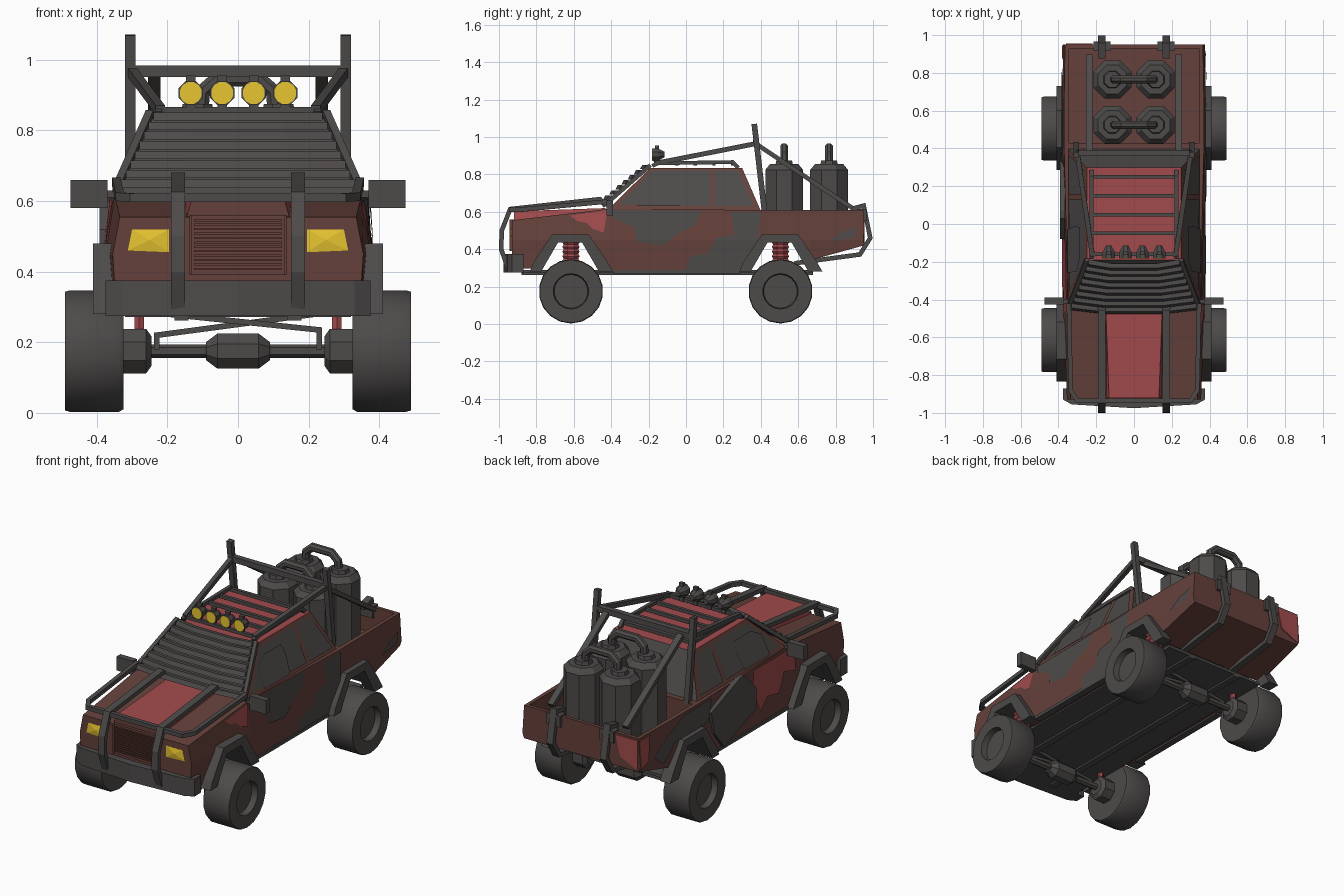
import bpy, bmesh, math
from mathutils import Vector

cube = bpy.data.objects.get("Cube")
if cube:
    bpy.data.objects.remove(cube, do_unlink=True)


def material(name, rgb):
    m = bpy.data.materials.new(name)
    m.use_nodes = True
    m.diffuse_color = (*rgb, 1)
    m.node_tree.nodes["Principled BSDF"].inputs["Base Color"].default_value = (*rgb, 1)
    return m


BROWN = material("rust_brown", (0.13, 0.053, 0.043))
GREY = material("dark_grey", (0.075, 0.07, 0.068))
RED = material("faded_red", (0.36, 0.07, 0.073))
YELLOW = material("lamp_yellow", (0.80, 0.56, 0.03))
SIDES = ((1, "left"), (-1, "right"))


def from_bmesh(name, bm, *mats):
    bmesh.ops.recalc_face_normals(bm, faces=bm.faces)
    me = bpy.data.meshes.new(name)
    bm.to_mesh(me)
    bm.free()
    for m in mats:
        me.materials.append(m)
    ob = bpy.data.objects.new(name, me)
    bpy.context.collection.objects.link(ob)
    return ob


def activate(ob):
    bpy.ops.object.select_all(action='DESELECT')
    ob.select_set(True)
    bpy.context.view_layer.objects.active = ob


def loft(name, rings, *mats):
    """Skin equal-length point rings and cap both ends."""
    bm = bmesh.new()
    vs = [[bm.verts.new(p) for p in ring] for ring in rings]
    n = len(vs[0])
    for a, b in zip(vs, vs[1:]):
        for i in range(n):
            bm.faces.new((a[i], a[(i + 1) % n], b[(i + 1) % n], b[i]))
    bm.faces.new(vs[0])
    bm.faces.new(vs[-1])
    return from_bmesh(name, bm, *mats)


def place(axis, d, a, b):
    return {"X": (d, a, b), "Y": (a, d, b), "Z": (a, b, d)}[axis]


def prism(name, pts, axis, d0, d1, mat):
    return loft(name, [[place(axis, d, a, b) for a, b in pts] for d in (d0, d1)], mat)


def box(name, x, y, z, mat):
    return prism(name, [(x[0], y[0]), (x[1], y[0]), (x[1], y[1]), (x[0], y[1])], "Z", *z, mat)


def lathe(name, profile, axis, centre, mat, n=8, smooth=False):
    c = Vector(centre)
    ang = [math.tau * (i + 0.5) / n for i in range(n)]
    ob = loft(name, [[c + Vector(place(axis, d, r * math.cos(t), r * math.sin(t))) for t in ang]
                     for d, r in profile], mat)
    if smooth:
        activate(ob)
        bpy.ops.object.shade_smooth_by_angle(angle=math.radians(30))
    return ob


def bar(name, pts, half_depth, half_width=None, sides=4):
    """Mitred bar along a path; width runs along the axis in which the path varies least."""
    pts = [Vector(p) for p in pts]
    extent = [max(p[k] for p in pts) - min(p[k] for p in pts) for k in range(3)]
    ref = Vector([float(k == extent.index(min(extent))) for k in range(3)])
    steps = [(b - a).normalized() for a, b in zip(pts, pts[1:])]
    rings = []
    for p, d0, d1 in zip(pts, steps[:1] + steps, steps + steps[-1:]):
        t = (d0 + d1).normalized()
        across = ref.cross(t).normalized() * half_depth / t.dot(d1)
        ang = [math.tau * (i + 0.5) / sides for i in range(sides)]
        k = 1 / math.cos(math.pi / sides)
        rings.append([p + k * (ref * (half_width or half_depth) * math.cos(a) + across * math.sin(a)) for a in ang])
    return loft(name, rings, GREY)


# Body shell: stations of y, bottom z, bottom / middle half width, top z, top half width
MID = 0.45
ST = [(-0.93, 0.30, 0.345, 0.355, 0.555, 0.335), (-0.42, 0.28, 0.37, 0.375, 0.615, 0.35),
      (0.40, 0.28, 0.37, 0.38, 0.61, 0.37), (0.66, 0.34, 0.37, 0.38, 0.61, 0.37),
      (0.95, 0.42, 0.365, 0.375, 0.61, 0.365)]
body = loft("body", [[(-wt, y, zt), (-wm, y, MID), (-wb, y, zb), (wb, y, zb), (wm, y, MID), (wt, y, zt)]
                     for y, zb, wb, wm, zt, wt in ST], BROWN, GREY)


def carve(cutter):
    cutter.hide_render = True
    mod = body.modifiers.new("cut", 'BOOLEAN')
    mod.operation, mod.solver, mod.object = 'DIFFERENCE', 'EXACT', cutter
    mod.material_mode = 'TRANSFER'
    activate(body)
    bpy.ops.object.modifier_apply(modifier=mod.name)
    bpy.data.objects.remove(cutter, do_unlink=True)


carve(box("bed_cutter", (-0.345, 0.345), (0.43, 0.93), (0.46, 0.8), BROWN))
AXLES = ((-0.615, "front"), (0.505, "rear"))
for y, end in AXLES:
    arch = [(y - 0.16, 0.2), (y - 0.16, 0.28), (y - 0.07, 0.435), (y + 0.06, 0.435), (y + 0.15, 0.28), (y + 0.15, 0.2)]
    carve(prism("arch_cutter", arch, "X", -0.6, 0.6, GREY))
box("floor", (-0.32, 0.32), (-0.88, 0.68), (0.272, 0.288), GREY)


# Painted patches and windows laid on the sloping sides
def body_x(y, z):
    for a, b in zip(ST, ST[1:]):
        if y <= b[0] + 1e-6:
            break
    t = (y - a[0]) / (b[0] - a[0])
    zb, wb, wm, zt, wt = (p + (q - p) * t for p, q in zip(a[1:], b[1:]))
    return wm + (wt - wm) * (z - MID) / (zt - MID) if z > MID else wm + (wb - wm) * (MID - z) / (MID - zb)


def cab_x(y, z):
    return 0.35 - 0.1 * (z - 0.61) / 0.225


def patch(name, pts, s, mat, surface=body_x, lift=0.005):
    bm = bmesh.new()
    bm.faces.new([bm.verts.new((0, y, z)) for y, z in pts])
    if surface is body_x:
        for co, no in [((0, 0, MID), (0, 0, 1))] + [((0, st[0], 0), (0, 1, 0)) for st in ST[1:4]]:
            bmesh.ops.bisect_plane(bm, geom=bm.verts[:] + bm.edges[:] + bm.faces[:], plane_co=co, plane_no=no)
    for v in bm.verts:
        v.co.x = s * (surface(v.co.y, v.co.z) + lift)
    ob = from_bmesh(name, bm, mat)
    if (ob.data.polygons[0].normal.x > 0) != (s > 0):
        ob.data.flip_normals()
    return ob


patch("left_fender_patch", [(-0.62, 0.58), (-0.58, 0.55), (-0.53, 0.54), (-0.50, 0.51), (-0.44, 0.49), (-0.42, 0.61)], 1, RED)
patch("left_door_patch", [(-0.40, 0.61), (-0.38, 0.56), (-0.28, 0.52), (-0.26, 0.44), (-0.12, 0.42), (-0.05, 0.48),
                          (0.05, 0.53), (0.08, 0.605)], 1, GREY)
patch("left_sill_patch", [(0.0, 0.29), (0.33, 0.29), (0.38, 0.42), (0.40, 0.60), (0.24, 0.60), (0.26, 0.48),
                          (0.16, 0.46), (0.12, 0.38), (0.02, 0.36)], 1, GREY)
patch("left_bed_patch", [(0.76, 0.44), (0.90, 0.46), (0.92, 0.52), (0.83, 0.49)], 1, GREY)
patch("right_fender_patch", [(-0.48, 0.60), (-0.46, 0.47), (-0.36, 0.50), (-0.30, 0.40), (-0.2, 0.42), (-0.14, 0.36),
                             (-0.06, 0.5), (-0.1, 0.605)], -1, RED)
patch("right_bed_patch", [(0.30, 0.60), (0.34, 0.48), (0.65, 0.48), (0.74, 0.39), (0.84, 0.46), (0.70, 0.54), (0.55, 0.60)], -1, GREY)
patch("right_corner_patch", [(0.86, 0.60), (0.88, 0.46), (0.945, 0.43), (0.945, 0.60)], -1, RED)
prism("tailgate_patch", [(-0.36, 0.43), (-0.36, 0.60), (-0.22, 0.60), (-0.25, 0.48)], "Y", 0.945, 0.955, RED)

# Raised hood centre with a brown nose
hood = loft("hood_bulge", [[(-w, y, z), (w, y, z), (u, y, top), (-u, y, top)]
                           for y, w, u, z, top in ((-0.92, 0.15, 0.132, 0.54, 0.603), (-0.43, 0.152, 0.15, 0.6, 0.62))], RED, BROWN)
for f in hood.data.polygons:
    f.material_index = int(f.normal.y < -0.9)

# Cab with red roof and grey front and rear glass
cab = loft("cab", [[(-0.35, -0.42, 0.61), (0.35, -0.42, 0.61), (0.35, 0.40, 0.605), (-0.35, 0.40, 0.605)],
                   [(-0.25, -0.19, 0.835), (0.25, -0.19, 0.835), (0.25, 0.30, 0.835), (-0.25, 0.30, 0.835)]],
           BROWN, GREY, RED)
for f in cab.data.polygons:
    f.material_index = 2 if f.normal.z > 0.9 else 1 if abs(f.normal.y) > 0.5 else 0
for s, side in SIDES:
    patch(side + "_front_window", [(-0.36, 0.64), (-0.18, 0.82), (0.13, 0.82), (0.13, 0.63)], s, GREY, cab_x)
    patch(side + "_rear_window", [(0.155, 0.63), (0.155, 0.82), (0.28, 0.82), (0.365, 0.63)], s, GREY, cab_x)
    patch(side + "_window_guard", [(-0.26, 0.63), (-0.25, 0.74), (-0.18, 0.78), (-0.02, 0.78), (-0.01, 0.72), (-0.03, 0.63)],
          s, GREY, cab_x, 0.012)
    bar(side + "_windscreen_pillar", [(s * 0.345, -0.435, 0.635), (s * 0.25, -0.19, 0.85)], 0.011)
    box(side + "_mirror", sorted((s * 0.37, s * 0.475)), (-0.425, -0.39), (0.58, 0.66), GREY)
    bar(side + "_mirror_arm", [(s * 0.33, -0.41, 0.62), (s * 0.40, -0.41, 0.62)], 0.01)
prism("door_armour", [(0.33, 0.53), (0.30, 0.40), (0.21, 0.29), (-0.08, 0.40), (-0.08, 0.52), (0.03, 0.63), (0.07, 0.63)],
      "X", -0.392, -0.365, GREY)

# Windscreen slats
for i in range(8):
    t = i / 7
    w, y, z = 0.33 - 0.09 * t, -0.43 + 0.23 * t, 0.638 + 0.19 * t
    loft(f"windscreen_slat_{i}", [[(x, y - b, z), (x, y - b - 0.026, z), (x, y - b - 0.014, z + 0.023), (x, y - b + 0.012, z + 0.02)]
                                  for x, b in ((-w, 0), (-w / 2, 0.02), (w / 2, 0.02), (w, 0))], GREY)

# Wheels, flares, hubs and springs
TYRE = [(0.325, 0.06), (0.325, 0.165), (0.337, 0.172), (0.476, 0.172), (0.49, 0.168), (0.49, 0.095), (0.455, 0.09), (0.455, 0.02)]
for y, end in AXLES:
    flare = [(-0.22, 0.28), (-0.20, 0.33), (-0.10, 0.48), (0.095, 0.48), (0.19, 0.34), (0.225, 0.28),
             (0.15, 0.28), (0.06, 0.435), (-0.07, 0.435), (-0.16, 0.28)]
    for s, side in SIDES:
        tag = f"{end}_{side}_"
        lathe(tag + "wheel", [(s * d, r) for d, r in TYRE], "X", (0, y, 0.175), GREY, 18, True)
        prism(tag + "flare", [(y + a, b) for a, b in flare], "X", s * 0.345, s * 0.41, GREY)
        lathe(tag + "hub", [(s * d, r) for d, r in ((0.245, 0.045), (0.26, 0.068), (0.33, 0.068))], "X", (0, y, 0.175), GREY)
        lathe(tag + "damper", [(0.18, 0.016), (0.31, 0.016)], "Z", (s * 0.28, y, 0), RED, 6)
        lathe(tag + "spring", [(0.30 + 0.0125 * k, 0.05 if k % 2 else 0.042) for k in range(12)], "Z", (s * 0.28, y, 0), RED)
    lathe(end + "_axle", [(-0.25, 0.019), (0.25, 0.019)], "X", (0, y, 0.175), GREY, 6)
    lathe(end + "_differential", [(-0.09, 0.028), (-0.058, 0.054), (0.058, 0.054), (0.09, 0.028)], "X", (0, y, 0.175), GREY)
    bar(end + "_track_bar", [(-0.23, y - 0.03, 0.18), (-0.23, y - 0.03, 0.22), (0.22, y - 0.03, 0.28)], 0.008)
    bar(end + "_steering_bar", [(0.23, y - 0.06, 0.18), (0.23, y - 0.06, 0.235), (-0.20, y - 0.06, 0.28)], 0.008)
for s, side in SIDES:
    box(side + "_frame_rail", sorted((s * 0.14, s * 0.18)), (-0.88, 0.68), (0.262, 0.28), GREY)
    box(side + "_sill", sorted((s * 0.34, s * 0.378)), (-0.39, 0.29), (0.27, 0.288), GREY)

# Front bumper, grille and headlights
prism("front_bumper", [(-0.375, -0.87), (-0.375, -0.93), (-0.33, -0.955), (0, -0.975), (0.33, -0.955), (0.375, -0.93),
                       (0.375, -0.87)], "Z", 0.275, 0.375, GREY)
box("grille_panel", (-0.138, 0.138), (-0.936, -0.92), (0.39, 0.56), BROWN)
for i in range(12):
    z = 0.405 + 0.0125 * i
    box(f"grille_slat_{i}", (-0.125, 0.125), (-0.942, -0.93), (z, z + 0.006), BROWN)
for s, side in SIDES:
    box(side + "_grille_post", sorted((s * 0.13, s * 0.138)), (-0.943, -0.93), (0.39, 0.56), BROWN)
    corners = [(s * 0.195, 0.52), (s * 0.30, 0.52), (s * 0.312, 0.46), (s * 0.195, 0.455)]
    mid = (s * 0.25, 0.49)
    loft(side + "_headlight", [[(x, -0.92, z) for x, z in corners], [(x, -0.931, z) for x, z in corners],
                               [(mid[0] + (x - mid[0]) * 0.02, -0.937, mid[1] + (z - mid[1]) * 0.02) for x, z in corners]], YELLOW)
    # Guards over the nose and tail
    bar(side + "_nose_guard", [(s * 0.17, y, z) for y, z in ((-0.95, 0.29), (-0.988, 0.40), (-0.985, 0.50), (-0.94, 0.615),
                                                           (-0.46, 0.668), (-0.43, 0.63))], 0.012, 0.02)
    bar(side + "_tail_guard", [(s * 0.17, y, z) for y, z in ((0.88, 0.615), (0.95, 0.633), (0.985, 0.46), (0.93, 0.372), (0.58, 0.325))],
        0.012, 0.02)
    box(side + "_tail_clamp", sorted((s * 0.125, s * 0.215)), (0.915, 0.965), (0.55, 0.615), GREY)
    # Roll cage and roof rails
    bar(side + "_cage_post", [(s * 0.305, 0.42, 0.60), (s * 0.305, 0.365, 1.07)], 0.015)
    bar(side + "_cage_front_brace", [(s * 0.30, 0.375, 0.965), (s * 0.22, -0.17, 0.858)], 0.013)
    bar(side + "_cage_rear_brace", [(s * 0.237, 0.38, 0.96), (s * 0.237, 0.89, 0.62)], 0.012, 0.018)
    bar(side + "_roof_rail", [(s * 0.225, y, z) for y, z in ((-0.18, 0.845), (-0.15, 0.86), (0.25, 0.866), (0.28, 0.835))], 0.01)
bar("hood_rail", [(-0.345, -0.42, 0.655), (-0.335, -0.88, 0.612), (-0.30, -0.935, 0.61), (0.30, -0.935, 0.61),
                  (0.335, -0.88, 0.612), (0.345, -0.42, 0.655)], 0.012)
bar("cage_cross_bar", [(-0.305, 0.375, 0.968), (0.305, 0.375, 0.968)], 0.016)
for i, y in enumerate((-0.16, -0.05, 0.05, 0.15, 0.25)):
    bar(f"roof_cross_bar_{i}", [(-0.225, y, 0.858), (0.225, y, 0.858)], 0.009)

# Roof lamps
for i in range(4):
    x = -0.134 + 0.0893 * i
    lathe(f"lamp_housing_{i}", [(-0.03, 0.037), (0, 0.035), (0.035, 0.016)], "Y", (x, -0.15, 0.906), GREY)
    lathe(f"lamp_lens_{i}", [(-0.033, 0.032), (-0.029, 0.032)], "Y", (x, -0.15, 0.906), YELLOW, 12)
    box(f"lamp_bracket_{i}", (x - 0.013, x + 0.013), (-0.165, -0.145), (0.85, 0.955), GREY)

# Gas tanks joined in pairs by a pipe
for row, y in (("front", 0.525), ("rear", 0.765)):
    for s, side in SIDES:
        lathe(f"{row}_{side}_tank", [(0.46, 0.109), (0.825, 0.109), (0.855, 0.082), (0.855, 0.05), (0.875, 0.045)], "Z",
              (s * 0.115, y, 0), GREY)
    bar(row + "_tank_pipe", [(x, y, z) for x, z in ((-0.105, 0.85), (-0.10, 0.91), (-0.06, 0.945), (0.06, 0.945),
                                                   (0.10, 0.91), (0.105, 0.85))], 0.021, sides=8)
